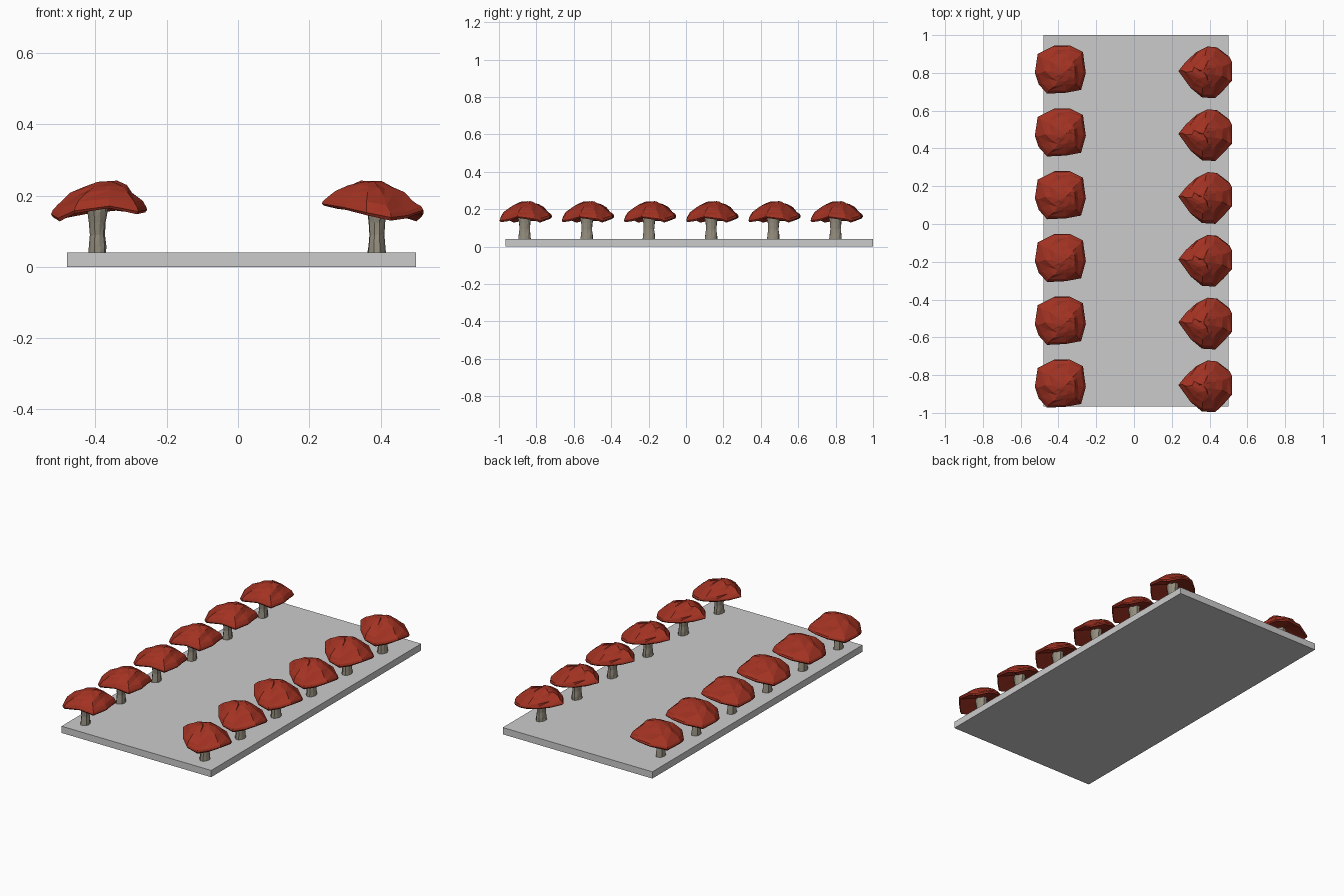
import bpy, math, random

if "Cube" in bpy.data.objects:
    bpy.data.objects.remove(bpy.data.objects["Cube"])


def material(name, rgb):
    m = bpy.data.materials.new(name)
    m.diffuse_color = (*rgb, 1)
    m.use_nodes = True
    m.node_tree.nodes["Principled BSDF"].inputs["Base Color"].default_value = m.diffuse_color
    return m


RED = material("cap_red", (0.36, 0.032, 0.016))
BARK = material("stem_grey_brown", (0.30, 0.27, 0.21))


def loft(name, rings, mat):
    """Closed flat-shaded mesh through rings of equal length; a one-point ring is a tip."""
    verts, faces, idx = [], [], []
    for ring in rings:
        idx.append(list(range(len(verts), len(verts) + len(ring))))
        verts += ring
    for a, b in zip(idx, idx[1:]):
        n = max(len(a), len(b))
        for i in range(n):
            j = (i + 1) % n
            if len(a) == 1:
                faces.append((a[0], b[i], b[j]))
            elif len(b) == 1:
                faces.append((a[i], b[0], a[j]))
            else:
                faces += [(a[i], b[i], b[j]), (a[i], b[j], a[j])]
    me = bpy.data.meshes.new(name)
    me.from_pydata(verts, [], faces)
    me.materials.append(mat)
    return me


def cap_mesh(name, rim, peak, seed):
    """Lumpy dome from an irregular rim (x, y, z), with a hollow underside."""
    rnd = random.Random(seed)
    px, py, pz = peak
    # fraction of the way out to the rim, fraction of the dome height
    top = [(0.22, 0.97), (0.45, 0.84), (0.66, 0.64), (0.86, 0.36), (0.97, 0.19), (1.0, 0.08)]
    rings = [[peak]]
    for k, (f, h) in enumerate(top):
        j = 0.006 if k < 4 else 0
        rings.append([(px + f * (x - px) + rnd.uniform(-j, j),
                       py + f * (y - py) + rnd.uniform(-j, j),
                       z + h * (pz - z) + rnd.uniform(-j, j) * 0.7) for x, y, z in rim])
    # underside rises from the lip towards the stem
    for f, h in [(0.96, 0.0), (0.7, 0.22), (0.35, 0.5)]:
        rings.append([(f * x, f * y, z + h * (0.2 - z)) for x, y, z in rim])
    rings.append([(0, 0, 0.19)])
    return loft(name, [r[::-1] for r in rings], RED)


def stem_mesh(name, seed):
    """Gnarled stem, waisted in the middle and flared under the cap."""
    rnd = random.Random(seed)
    sides = 10
    ridge = [rnd.uniform(0.9, 1.06) for _ in range(sides)]
    rings = [[(0, 0, 0.035)]]
    for z, r in [(0.035, 1.05), (0.06, 0.98), (0.09, 0.86), (0.125, 0.95), (0.155, 1.12), (0.195, 1.25)]:
        ring = []
        for i in range(sides):
            a = math.tau * i / sides
            k = r * ridge[i] * rnd.uniform(0.95, 1.05)
            ring.append((0.026 * k * math.cos(a), 0.033 * k * math.sin(a), z))
        rings.append(ring)
    rings.append([(0, 0, 0.2)])
    return loft(name, [r[::-1] for r in rings][::-1], BARK)


# ground slab
bpy.ops.mesh.primitive_cube_add(size=1, location=(0.01, 0.0175, 0.02))
slab = bpy.context.object
slab.name = "ground_slab"
slab.scale = (0.98, 1.965, 0.04)

# rim outlines relative to the stem
right_rim = [(-.155, .01, .172), (-.115, .06, .163), (-.06, .11, .157), (0, .14, .155),
             (.05, .135, .148), (.115, .085, .128), (.13, .055, .14), (.13, -.04, .153),
             (.085, -.09, .136), (.04, -.134, .13), (-.03, -.13, .145), (-.09, -.08, .16)]
left_rim = [(-.13, 0, .14), (-.115, .10, .133), (-.025, .145, .15), (.055, .145, .158),
            (.125, .11, .15), (.13, .07, .153), (.14, 0, .153), (.115, -.09, .148),
            (.035, -.105, .165), (-.065, -.11, .15), (-.11, -.06, .128)]

# two rows of six mushrooms; each row repeats one mushroom
for side, x, rim, peak, seed in [
        ("right", 0.39, right_rim, (-.025, .01, .241), 4),
        ("left", -0.395, left_rim, (.035, .01, .241), 7)]:
    # rim runs anticlockwise
    area = sum(a[0] * b[1] - b[0] * a[1] for a, b in zip(rim, rim[1:] + rim[:1]))
    rim = rim if area > 0 else rim[::-1]
    cap = cap_mesh(side + "_cap", rim, peak, seed)
    stem = stem_mesh(side + "_stem", seed)
    for k in range(6):
        for part, me in (("cap", cap), ("stem", stem)):
            ob = bpy.data.objects.new(f"{side}_mushroom_{part}_{k + 1}", me)
            ob.location = (x, 0.80 - 0.3325 * k, 0)
            bpy.context.collection.objects.link(ob)
